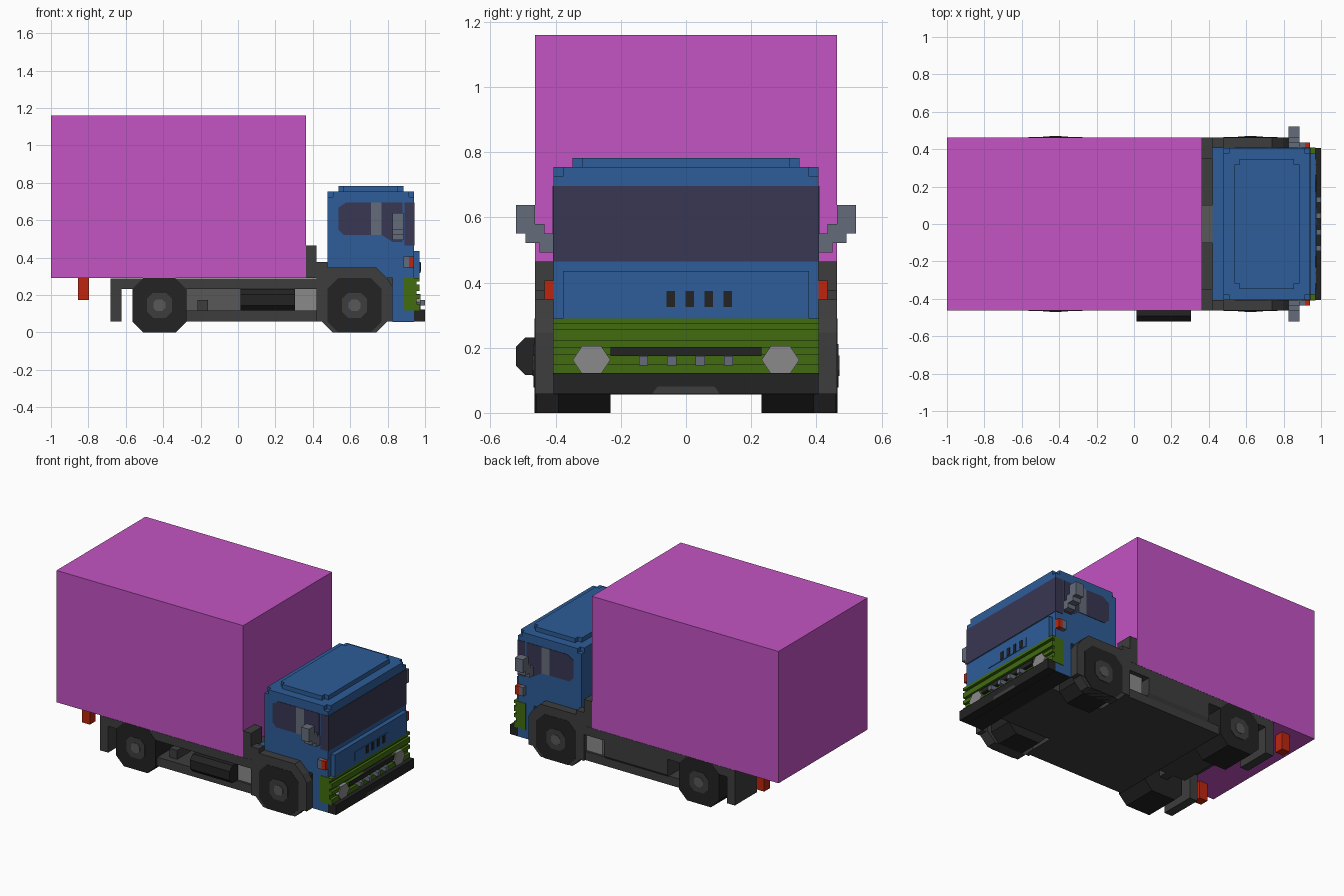
import bpy
import bmesh

cube = bpy.data.objects.get("Cube")
if cube:
    bpy.data.objects.remove(cube, do_unlink=True)

U = 2 / 69  # one block; x counts from the tail, y from the centre, z from the ground


def material(name, code):
    def lin(c):
        return c / 12.92 if c <= 0.04045 else ((c + 0.055) / 1.055) ** 2.4
    rgba = [lin(int(code[i:i + 2], 16) / 255) for i in (0, 2, 4)] + [1]
    m = bpy.data.materials.new(name)
    m.use_nodes = True
    m.diffuse_color = rgba
    m.node_tree.nodes["Principled BSDF"].inputs["Base Color"].default_value = rgba
    return m


MAGENTA = material("magenta", "C353C3")
BLUE = material("blue", "2D5D98")
GREEN = material("green", "416C10")
GLASS = material("dark glass", "383753")
RED = material("red", "BC260E")
DARK = material("dark grey", "3D3D3D")
BLACK = material("black", "232323")
MID = material("mid grey", "585858")
LIGHT = material("light grey", "8A8A8A")
STEEL = material("blue grey", "656C7A")


def prism(name, mat, points, lo, hi, axis="y"):
    """Extrude an (x, z) profile along y, a (y, z) profile along x or (x, y) along z."""
    def place(a, b, t):
        x, y, z = {"y": (a, t, b), "x": (t, a, b), "z": (a, b, t)}[axis]
        return ((x - 34.5) * U, y * U, z * U)
    bm = bmesh.new()
    ends = [[bm.verts.new(place(a, b, t)) for a, b in points] for t in (lo, hi)]
    for ring in ends:
        bm.faces.new(ring)
    for i in range(len(points)):
        j = (i + 1) % len(points)
        bm.faces.new((ends[0][i], ends[0][j], ends[1][j], ends[1][i]))
    bmesh.ops.recalc_face_normals(bm, faces=bm.faces)
    mesh = bpy.data.meshes.new(name)
    bm.to_mesh(mesh)
    bm.free()
    mesh.materials.append(mat)
    ob = bpy.data.objects.new(name, mesh)
    bpy.context.collection.objects.link(ob)
    return ob


def box(name, mat, x0, x1, y0, y1, z0, z1):
    return prism(name, mat, [(x0, z0), (x1, z0), (x1, z1), (x0, z1)], y0, y1)


def sides(fn, name, mat, shape, lo, hi):
    """Build the part on both sides of the truck."""
    for s, label in ((1, "left"), (-1, "right")):
        a, b = sorted((s * lo, s * hi))
        if fn is box:
            box(f"{label}_{name}", mat, shape[0], shape[1], a, b, shape[2], shape[3])
        else:
            prism(f"{label}_{name}", mat, shape, a, b)


def octagon(cx, cz, r, flat):
    return [(cx - flat, cz - r), (cx + flat, cz - r), (cx + r, cz - flat), (cx + r, cz + flat),
            (cx + flat, cz + r), (cx - flat, cz + r), (cx - r, cz + flat), (cx - r, cz - flat)]


def notched(x0, x1, y, n):
    """Rectangle with square notches at its corners."""
    return [(x0 + n, -y), (x1 - n, -y), (x1 - n, n - y), (x1, n - y), (x1, y - n), (x1 - n, y - n),
            (x1 - n, y), (x0 + n, y), (x0 + n, y - n), (x0, y - n), (x0, n - y), (x0 + n, n - y)]


# Cargo box and tail lights
box("cargo_box", MAGENTA, 0, 47, -16, 16, 10, 40)
sides(box, "tail_light", RED, (5, 7, 6, 10), 12, 14)

# Chassis
box("chassis_floor", DARK, 25, 50, -14, 14, 2, 4)
box("chassis_spine", MID, 25, 50, -9, 9, 4, 8)
box("chassis_deck", DARK, 11, 50, -14, 14, 8, 9.97)
box("rear_axle_housing", DARK, 16, 25, -6, 6, 4, 8)
box("cab_underbody", DARK, 49, 63, -8, 8, 2, 10)
sides(box, "side_rail", DARK, (13, 49, 8, 9.97), 14, 16)
sides(box, "mud_flap", DARK, (11, 13, 2, 9.97), 8, 16)
sides(box, "step_box", LIGHT, (45, 49, 4, 8), 9, 15)
sides(box, "lower_sill", DARK, (25, 49, 2, 4), 14, 15.5)
box("valve_box", DARK, 27, 29, -14, -9, 4, 6)

# Tanks
tank = [(-9, 4), (-17, 4), (-18, 5), (-18, 7), (-17, 8), (-9, 8)]
prism("right_tank", BLACK, tank, 35, 45, "x")
prism("left_tank", DARK, [(9, 3), (15, 3), (16, 4.5), (16, 8), (9, 8)], 28, 44, "x")

# Wheels
for place, cx in (("rear", 20), ("front", 56)):
    sides(prism, place + "_tire", BLACK, octagon(cx, 5, 5, 3), 8, 16.05)
    sides(prism, place + "_rim", DARK, octagon(cx, 5, 2.3, 1.2), 15.8, 16.15)
    sides(prism, place + "_hub", MID, octagon(cx, 5, 1.1, 0.5), 15.8, 16.25)
    box(place + "_axle", DARK, cx - 1, cx + 1, -8, 8, 4, 6)

# Front fenders and the frame behind the cab
fender = [(49, 2), (51, 2), (51, 8), (53, 10), (59, 10), (61, 8), (61, 2), (63, 2), (63, 8.5),
          (62, 10), (60, 12), (51, 12), (51, 13), (49, 13), (49, 8)]
sides(prism, "front_fender", DARK, fender, 14, 16)
sides(prism, "fender_liner", DARK, octagon(56, 6, 6, 4), 13.5, 15.9)
sides(box, "rear_post", DARK, (47, 49, 12, 16), 12, 16)
box("rear_crossbar", DARK, 47, 49, -16, 16, 10, 12)
box("crossbar_plate", MID, 47, 49, -3.5, 3.5, 12, 12.3)

# Cab body and stepped roof
box("cab_body", BLUE, 51, 67, -14, 14, 10, 25)
box("cab_front_base", BLUE, 63, 67, -14, 14, 2, 10)
box("cab_back_ledge", BLUE, 49, 51, -14, 14, 10, 12.5)
prism("roof_lower", BLUE, notched(51, 67, 14, 1), 25, 26, "z")
prism("roof_upper", BLUE, notched(53, 65, 12, 1), 26, 27, "z")

# Windows
box("windscreen", GLASS, 66.8, 67.1, -14, 14, 16, 24)
rear_glass = [(54, 18), (59, 18), (59, 24), (54.5, 24), (53, 23), (53, 19)]
front_glass = [(61, 18), (63, 16.7), (64.8, 16.7), (64.8, 24), (61, 24)]
sides(prism, "rear_side_window", GLASS, rear_glass, 13.8, 14.1)
sides(prism, "front_side_window", GLASS, front_glass, 13.8, 14.1)
sides(box, "windscreen_return", GLASS, (65.2, 67.1, 16, 24), 13.8, 14.1)
sides(box, "window_pillar", STEEL, (59, 61, 18, 24), 13.8, 14.15)

# Mirrors and side markers
sides(box, "mirror", STEEL, (63, 65, 19, 22), 16, 18)
sides(box, "mirror_arm", STEEL, (63, 65, 18, 20), 15, 17)
sides(box, "mirror_foot", STEEL, (63, 65, 17, 19), 14, 15.5)
sides(box, "marker_base", STEEL, (65, 66, 12, 14), 14, 15)
sides(box, "marker_lens", RED, (66, 67, 12, 14), 14, 15)

# Front panel with vents
box("front_panel", BLUE, 67, 68, -13, 13, 10, 15)
box("vent_frame", BLUE, 68, 68.15, -6, 6, 11, 13)
for i in range(4):
    y = -1.6 + 2 * i
    box(f"vent_{i}", BLACK, 68, 68.25, y - 0.45, y + 0.45, 11.2, 12.9)

# Green grille with ridges
box("grille", GREEN, 65, 67.4, -14.1, 14.1, 4, 10)
for z0, z1 in ((4, 5.2), (6.2, 7), (7.6, 8.8), (9.4, 10)):
    box("grille_ridge", GREEN, 67, 68, -14.1, 14.1, z0, z1)
box("grille_bar", BLACK, 67, 68.2, -8, 8, 6, 7)
for i in range(4):
    y = -4.5 + 3 * i
    box(f"grille_stud_{i}", STEEL, 67, 69, y - 0.5, y + 0.5, 5, 6)
for s, label in ((1, "left"), (-1, "right")):
    lamp = [(s * 10 + a, 5.6 + b) for a, b in
            [(-1, -1.5), (1, -1.5), (2, 0), (1, 1.5), (-1, 1.5), (-2, 0)]]
    prism(label + "_headlight", LIGHT, lamp, 67, 68.2, "x")

# Bumper
box("bumper", BLACK, 67, 69, -14, 14, 2, 4.2)
box("bumper_base", BLACK, 63, 67, -13.9, 13.9, 1.95, 2.2)
prism("bumper_plate", DARK, [(-3.6, 2), (3.6, 2), (3, 2.8), (-3, 2.8)], 68.9, 69.02, "x")
